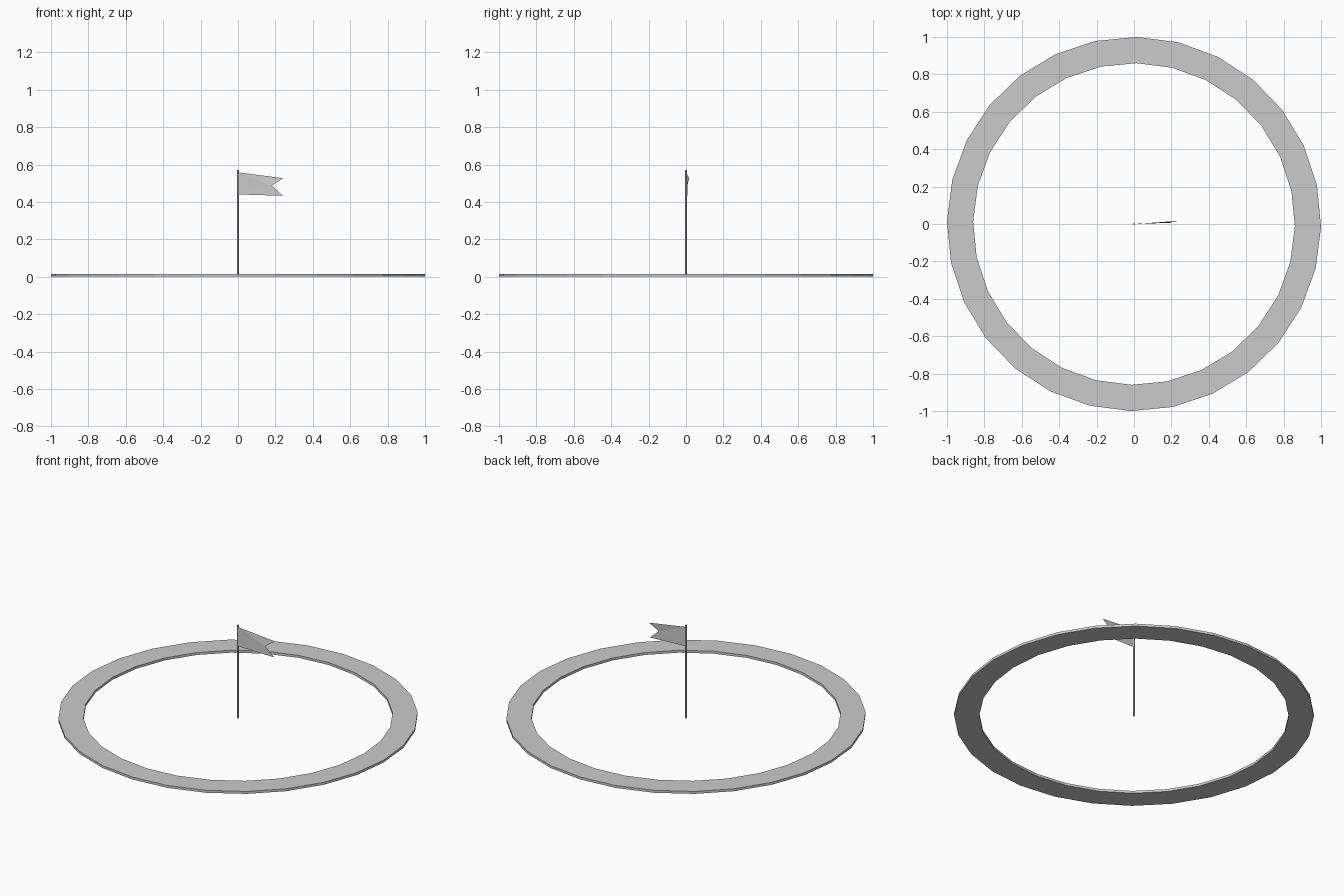
import bpy, bmesh
from math import cos, sin, radians, tau

if "Cube" in bpy.data.objects:
    bpy.data.objects.remove(bpy.data.objects["Cube"])

def make(name, verts, faces):
    mesh = bpy.data.meshes.new(name)
    mesh.from_pydata(verts, [], faces)
    bm = bmesh.new()
    bm.from_mesh(mesh)
    bmesh.ops.recalc_face_normals(bm, faces=bm.faces)
    bm.to_mesh(mesh)
    bm.free()
    obj = bpy.data.objects.new(name, mesh)
    bpy.context.collection.objects.link(obj)
    return obj

# Flat ground ring: rectangular section swept round 28 sides
SIDES = 28
section = [(0.86, 0), (1.0, 0), (1.0, 0.015), (0.86, 0.015)]
verts, faces = [], []
for i in range(SIDES):
    a = tau * i / SIDES - radians(0.9)
    verts += [(r * cos(a), r * sin(a), z) for r, z in section]
    n = (i + 1) % SIDES
    for k in range(4):
        m = (k + 1) % 4
        faces.append((4 * i + k, 4 * i + m, 4 * n + m, 4 * n + k))
make("ground_ring", verts, faces)

# Thin pole
bpy.ops.mesh.primitive_cylinder_add(vertices=6, radius=0.005, depth=0.57, location=(0, 0, 0.285))
bpy.context.object.name = "pole"

# Swallowtail flag, slightly swung back
flag = [(0.002, 0, 0.558), (0.002, 0, 0.497), (0.002, 0, 0.44),
        (0.24, 0.008, 0.433), (0.18, 0.007, 0.487), (0.24, 0.017, 0.527)]
make("flag", flag, [(0, 1, 4), (0, 4, 5), (1, 2, 4), (2, 3, 4)])
